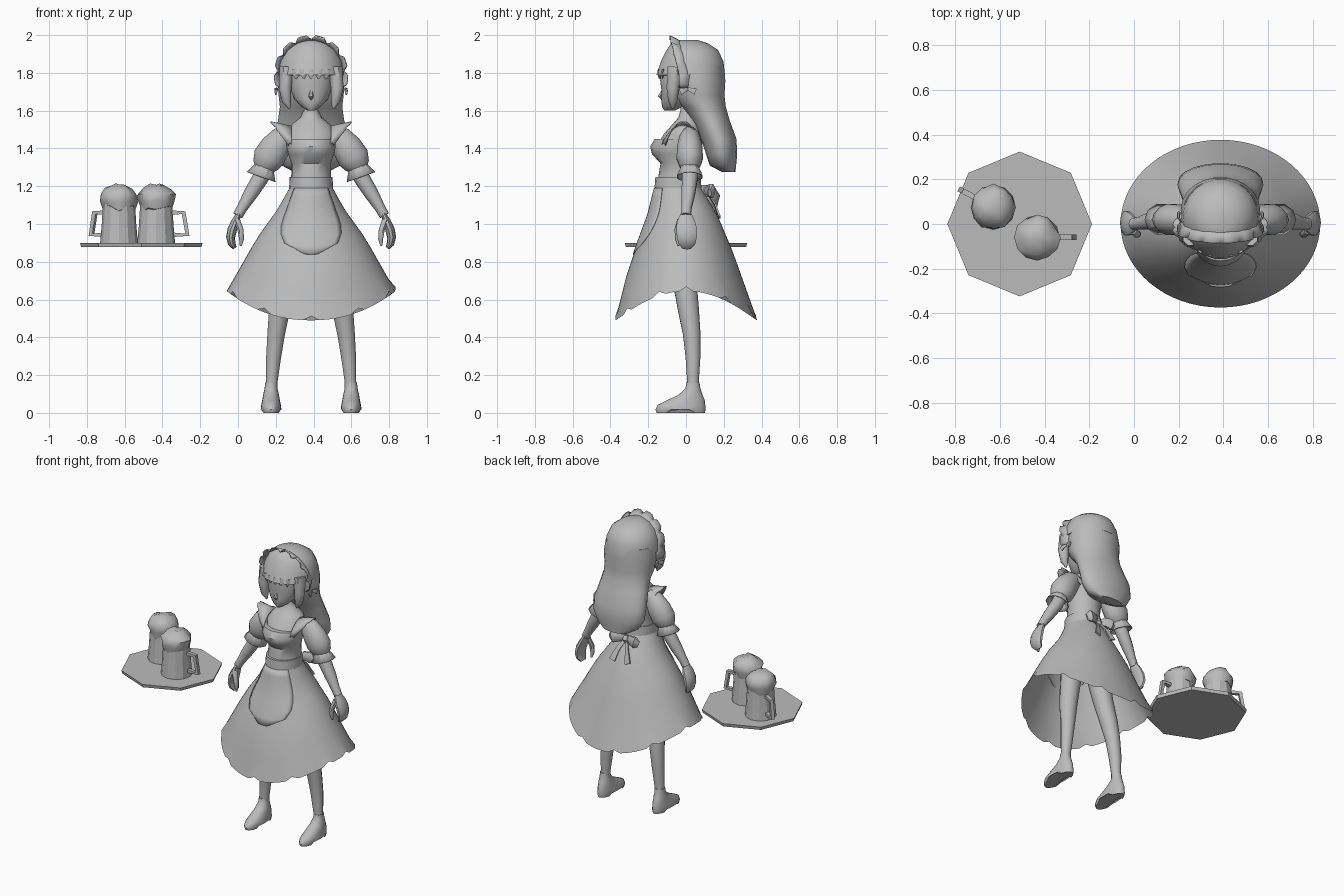
import bpy, bmesh, math, random
from mathutils import Vector

random.seed(4)
CX = 0.387
grey = bpy.data.materials.new("plain_grey")
grey.diffuse_color = (0.5, 0.5, 0.5, 1)


def finish(name, bm, angle=45, recalc=True):
    if recalc:
        bmesh.ops.recalc_face_normals(bm, faces=bm.faces[:])
    me = bpy.data.meshes.new(name)
    bm.to_mesh(me)
    bm.free()
    ob = bpy.data.objects.new(name, me)
    bpy.context.collection.objects.link(ob)
    me.materials.append(grey)
    bpy.ops.object.select_all(action='DESELECT')
    ob.select_set(True)
    bpy.context.view_layer.objects.active = ob
    bpy.ops.object.shade_smooth_by_angle(angle=math.radians(angle))
    return ob


def skin(name, rings, caps=True, closed=True, angle=45):
    """Bridge rings of points into one surface."""
    bm = bmesh.new()
    vs = [[bm.verts.new(p) for p in r] for r in rings]
    n = len(vs[0])
    for a, b in zip(vs, vs[1:]):
        for i in range(n if closed else n - 1):
            j = (i + 1) % n
            bm.faces.new((a[i], a[j], b[j], b[i]))
    if caps:
        bm.faces.new(vs[0])
        bm.faces.new(vs[-1])
    return finish(name, bm, angle)


def loft(name, rows, n=16, cx=CX, caps=True, tweak=None, angle=45):
    """Rows are (z, half width, front y, back y)."""
    rings = []
    for z, rx, yf, yb in rows:
        ring = []
        for i in range(n):
            a = 2 * math.pi * i / n
            p = Vector((cx + rx * math.cos(a), (yf + yb) / 2 + (yb - yf) / 2 * math.sin(a), z))
            ring.append(tweak(p) if tweak else p)
        rings.append(ring)
    return skin(name, rings, caps, angle=angle)


def tube(name, pts, n=10, ref=(0, 1, 0), su=1, sv=1, caps=True, angle=45):
    """Points are (x, y, z, radius); su scales along ref, sv across it."""
    P = [Vector(p[:3]) for p in pts]
    rings = []
    for k, p in enumerate(P):
        t = (P[min(k + 1, len(P) - 1)] - P[max(k - 1, 0)]).normalized()
        u = Vector(ref)
        u = (u - t * u.dot(t)).normalized()
        v = t.cross(u)
        ring = []
        for i in range(n):
            a = 2 * math.pi * (i + 0.5) / n
            ring.append(p + pts[k][3] * (u * math.cos(a) * su + v * math.sin(a) * sv))
        rings.append(ring)
    return skin(name, rings, caps, angle=angle)


def sheet(name, edges, thick=0.006):
    ob = skin(name, edges, caps=False, closed=False)
    ob.modifiers.new("thickness", 'SOLIDIFY').thickness = thick
    return ob


def lerp(table, t):
    for (a, x), (b, y) in zip(table, table[1:]):
        if t <= b:
            return x + (y - x) * (t - a) / (b - a)
    return table[-1][1]


# skirt, hanging lower at front and back than at the sides
SIDE = [(0, .115), (.2, .175), (.48, .285), (.77, .375), (1, .447)]
FRONT = [(0, -.165), (.2, -.2), (.43, -.26), (.66, -.315), (1, -.374)]
BACK = [(0, .08), (.2, .165), (.47, .245), (.73, .31), (1, .377)]


def skirt_point(a, t, out=0.0, jag=0.0):
    hem = 0.49 + 0.155 * abs(math.cos(a)) ** 2.2 + jag
    yf, yb = lerp(FRONT, t) - out, lerp(BACK, t) + out
    return Vector((CX + (lerp(SIDE, t) + out) * math.cos(a),
                   (yf + yb) / 2 + (yb - yf) / 2 * math.sin(a), 1.19 - t * (1.19 - hem)))


N = 64
skin("skirt", [[skirt_point(2 * math.pi * i / N, k / 9,
                            jag=0.022 if k == 9 and i % 6 == 0 else 0)
                for i in range(N)] for k in range(10)], caps=False)

# rounded apron lying on the front of the skirt
rows = []
for k in range(9):
    t = 0.5 * k / 8
    w = 0.85 * math.sqrt(max(1 - (k / 8) ** 4, 0.02))
    rows.append([skirt_point(-math.pi / 2 + w * (j / 6 - 1), t, 0.005) for j in range(13)])
sheet("apron", rows, 0.004)

# bodice, waistband, neck
loft("waistband", [(1.185, .117, -.167, .082), (1.25, .113, -.162, .077)], 20)
loft("bodice", [(1.2, .11, -.15, .07), (1.26, .105, -.145, .07), (1.32, .105, -.135, .07),
                (1.37, .122, -.18, .075), (1.41, .13, -.19, .08), (1.45, .13, -.165, .085)], 20)
loft("chest", [(1.42, .12, -.15, .08), (1.48, .135, -.115, .085), (1.53, .10, -.07, .08),
               (1.565, .055, -.04, .06), (1.6, .04, -.03, .05), (1.68, .038, -.03, .05)], 16)

# head and nose
loft("face", [(1.60, .018, -.115, -.06), (1.62, .05, -.128, -.02), (1.66, .088, -.132, .03),
              (1.71, .108, -.132, .05), (1.76, .112, -.138, .05), (1.82, .11, -.135, .05)], 18)
tube("nose", [(CX, -.12, 1.715, .006), (CX, -.137, 1.675, .014), (CX, -.126, 1.66, .006)], 6)

# hair: cap with fringe, then long back
loft("hair_cap", [(1.975, .04, -.04, .06), (1.955, .095, -.08, .12), (1.92, .14, -.105, .172),
                  (1.86, .168, -.135, .2), (1.79, .176, -.158, .208), (1.785, .15, -.11, .2)], 22)
loft("long_hair", [(1.84, .165, -.08, .2), (1.76, .178, -.085, .21), (1.68, .172, -.075, .205),
                   (1.62, .165, -.02, .212), (1.55, .175, .03, .232), (1.45, .192, .08, .268),
                   (1.37, .19, .105, .272), (1.31, .155, .125, .266), (1.275, .09, .19, .262)], 22)
# pointed locks framing the face, and fringe tips
for s in (-1, 1):
    tube("side_lock", [(CX + s * .13, -.06, 1.83, .04), (CX + s * .138, -.07, 1.72, .036),
                       (CX + s * .13, -.07, 1.65, .026), (CX + s * .115, -.07, 1.61, .005)], 8)
for i in range(5):
    x = (i - 2) * .04
    y = -.15 + 3 * x * x
    tube("fringe_tip", [(CX + x, y + .01, 1.82, .02), (CX + x, y + .005, 1.795, .019),
                        (CX + x, y + .008, 1.768, .003)], 6, sv=1.1, su=.5)

# frilled headband
inner, mid, outer = [], [], []
M = 32
for i in range(M + 1):
    a = math.radians(-22 + 224 * i / M)
    k = 1.0 if i % 4 else 0.9
    tilt = 0.05 * (1 - max(math.sin(a), 0))
    c, s = math.cos(a), math.sin(a)
    inner.append((CX + .15 * c, -.01 + tilt, 1.79 + .165 * s))
    mid.append((CX + .178 * c, -.045 + tilt, 1.79 + .19 * s))
    outer.append((CX + .197 * k * c, -.085 + tilt, 1.79 + .21 * k * s))
sheet("headband_frill", [inner, mid, outer])

for s in (-1, 1):
    # ribbons beside the ears
    for d in (-1, 1):
        tube("ear_ribbon", [(CX + s * .178, .01, 1.715, .008),
                            (CX + s * .188, .01 + d * .022, 1.708, .016),
                            (CX + s * .186, .01 + d * .04, 1.70, .02)], 6, ref=(0, 0, 1), sv=.4)

    # puffed sleeve and flared cuff
    def X(o):
        return CX + s * o
    tube("sleeve", [(X(.11), .02, 1.48, .045), (X(.15), .02, 1.455, .066), (X(.19), .02, 1.405, .08),
                    (X(.225), .02, 1.35, .084), (X(.243), .02, 1.31, .068), (X(.25), .02, 1.29, .05)],
         14, su=.85)
    cuff = tube("cuff", [(X(.238), .02, 1.315, .052), (X(.25), .02, 1.29, .058),
                         (X(.264), .02, 1.25, .08)], 10, su=.9, caps=False, angle=25)
    cuff.modifiers.new("thickness", 'SOLIDIFY').thickness = 0.005
    # forearm, fingers, thumb
    tube("forearm", [(X(.235), .02, 1.31, .042), (X(.27), .02, 1.24, .043), (X(.32), .012, 1.16, .038),
                     (X(.365), .003, 1.085, .028), (X(.388), 0, 1.045, .027)], 10)
    tube("hand", [(X(.382), 0, 1.055, .026), (X(.402), 0, 1.01, .044), (X(.418), .003, .97, .05),
                  (X(.426), .005, .93, .048), (X(.42), .005, .895, .04), (X(.404), .005, .872, .022)],
         10, su=1.15, sv=.5)
    tube("thumb", [(X(.392), -.03, 1.02, .018), (X(.374), -.045, .97, .017),
                   (X(.368), -.045, .92, .014), (X(.372), -.04, .885, .006)], 8)

    # shoulder frill running from chest to back
    a_in, a_mid, a_out = [], [], []
    for i in range(17):
        t = i / 16
        b = math.sin(math.pi * t)
        y = -.13 + .225 * t
        z = 1.42 + .1 * b ** .7
        f = b ** .7 * (1 if i % 4 else .88)
        a_in.append((X(.105), y, z))
        a_mid.append((X(.115 + .05 * f), y * .9, z + .012))
        a_out.append((X(.12 + .095 * f), y * .85, z + .03 * f - .005))
    sheet("shoulder_frill", [a_in, a_mid, a_out])

    # leg
    tube("leg", [(X(.065), -.03, 1.1, .075), (X(.1), -.025, .9, .075), (X(.14), -.005, .68, .064),
                 (X(.168), .014, .54, .057), (X(.185), .03, .42, .048), (X(.198), .037, .3, .041),
                 (X(.208), .037, .17, .032), (X(.21), .037, .1, .032)], 12)

    # shoe with raised arch ahead of the heel
    def arch(p):
        if p.z < .01 and -.07 < p.y < .045:
            p.z += .025
        return p
    loft("shoe", [(0, .05, -.155, .1), (.018, .055, -.162, .104), (.042, .052, -.15, .102),
                  (.065, .047, -.105, .1), (.095, .042, -.04, .088), (.13, .034, -.003, .076),
                  (.16, .031, .002, .072)], 20, cx=X(.212), tweak=arch)

    # back bow loops and tails
    tube("bow_loop", [(X(0), .095, 1.17, .012), (X(.04), .125, 1.18, .032), (X(.085), .135, 1.175, .042),
                      (X(.108), .125, 1.165, .022)], 8, su=.5)
    tube("bow_tail", [(X(.005), .11, 1.165, .012), (X(.035), .15, 1.11, .02),
                      (X(.06), .178, 1.035, .03)], 4, su=.25)
tube("bow_knot", [(CX, .105, 1.195, .014), (CX, .11, 1.17, .024), (CX, .105, 1.145, .014)], 8)

# octagonal tray
loft("tray", [(.878, .318, -.318, .318), (.9, .324, -.324, .324)], 8, cx=-.512, angle=20)

# two tankards with foam and square handles
for mx, my, ang in ((-.63, .075, 152), (-.433, -.06, 0)):
    loft("tankard", [(.9, .1, my - .1, my + .1), (.99, .092, my - .092, my + .092),
                     (1.12, .084, my - .084, my + .084)], 12, cx=mx, angle=25)

    def bumpy(p):
        k = random.uniform(.92, 1.08)
        drip = random.uniform(-.035, .01) if p.z < 1.1 else random.uniform(-.008, .008)
        return Vector((mx + (p.x - mx) * k, my + (p.y - my) * k, p.z + drip))
    loft("foam", [(z, r, my - r, my + r) for z, r in
                  ((1.095, .086), (1.12, .095), (1.155, .098), (1.185, .076), (1.208, .035))],
         12, cx=mx, tweak=bumpy)
    dx, dy = math.cos(math.radians(ang)), math.sin(math.radians(ang))
    path = [(.08, 1.06), (.145, 1.06), (.165, .943), (.085, .943)]
    tube("handle", [(mx + dx * r, my + dy * r, z, .017) for r, z in path], 4,
         ref=(-dy, dx, 0), angle=25)
